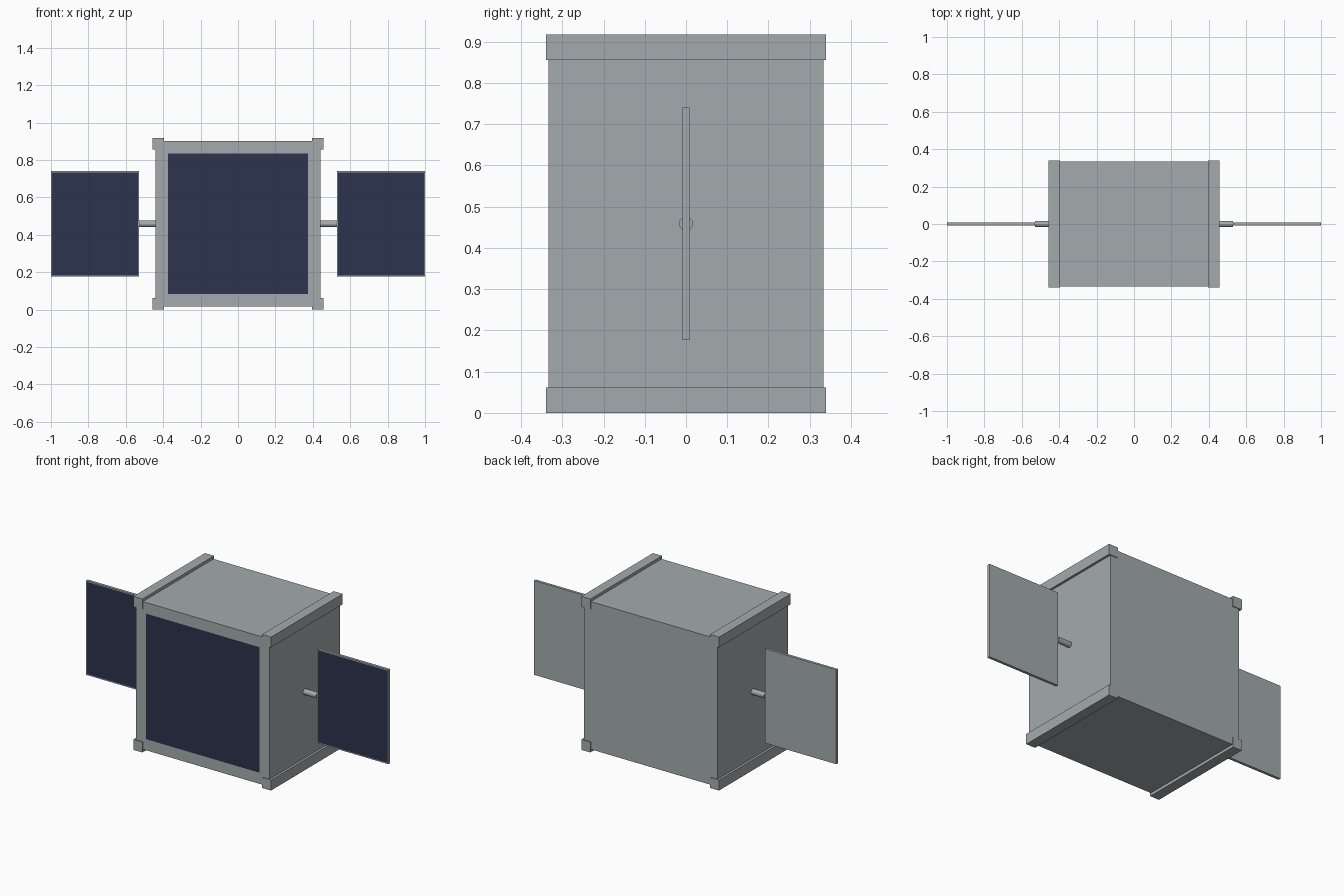
import bpy, bmesh
from mathutils import Vector, Matrix

cube = bpy.data.objects.get("Cube")
if cube:
    bpy.data.objects.remove(cube, do_unlink=True)


def material(name, rgb):
    m = bpy.data.materials.new(name)
    m.use_nodes = True
    m.diffuse_color = (*rgb, 1)
    m.node_tree.nodes["Principled BSDF"].inputs["Base Color"].default_value = (*rgb, 1)
    return m


METAL = material("brushed metal grey", (0.37, 0.41, 0.42))
CELL = material("solar cell navy", (0.025, 0.033, 0.077))
MID_Z = 0.459


def finish(name, bm):
    mesh = bpy.data.meshes.new(name)
    bm.to_mesh(mesh)
    bm.free()
    mesh.materials.append(METAL)
    mesh.materials.append(CELL)
    obj = bpy.data.objects.new(name, mesh)
    bpy.context.collection.objects.link(obj)
    return obj


def box(name, center, size, cell_margin=None):
    """Box whose front face can carry an inset solar cell."""
    bm = bmesh.new()
    place = Matrix.Translation(center) @ Matrix.Diagonal((*size, 1))
    bmesh.ops.create_cube(bm, size=1, matrix=place)
    if cell_margin:
        bm.normal_update()
        front = min(bm.faces, key=lambda f: f.normal.y)
        bmesh.ops.inset_region(bm, faces=[front], thickness=cell_margin)
        front.material_index = 1
    return finish(name, bm)


# Main body with its front solar cell
box("body", (0, 0, MID_Z), (0.884, 0.668, 0.884), 0.094)

for side, s in (("left", 1), ("right", -1)):
    # Corner rails running front to back
    for level, z in (("lower", 0.031), ("upper", 0.887)):
        box(f"{side}_{level}_rail", (s * 0.426, 0, z), (0.06, 0.678, 0.062))

    # Solar wing
    box(f"{side}_solar_wing", (s * 0.764, 0, MID_Z), (0.472, 0.016, 0.564), 0.009)

    # Rod joining the wing to the body
    bm = bmesh.new()
    place = Matrix.Translation((s * 0.483, 0, MID_Z)) @ Matrix.Rotation(1.5708, 4, "Y")
    bmesh.ops.create_cone(bm, cap_ends=True, segments=12, radius1=0.017,
                          radius2=0.017, depth=0.09, matrix=place)
    finish(f"{side}_wing_rod", bm)
